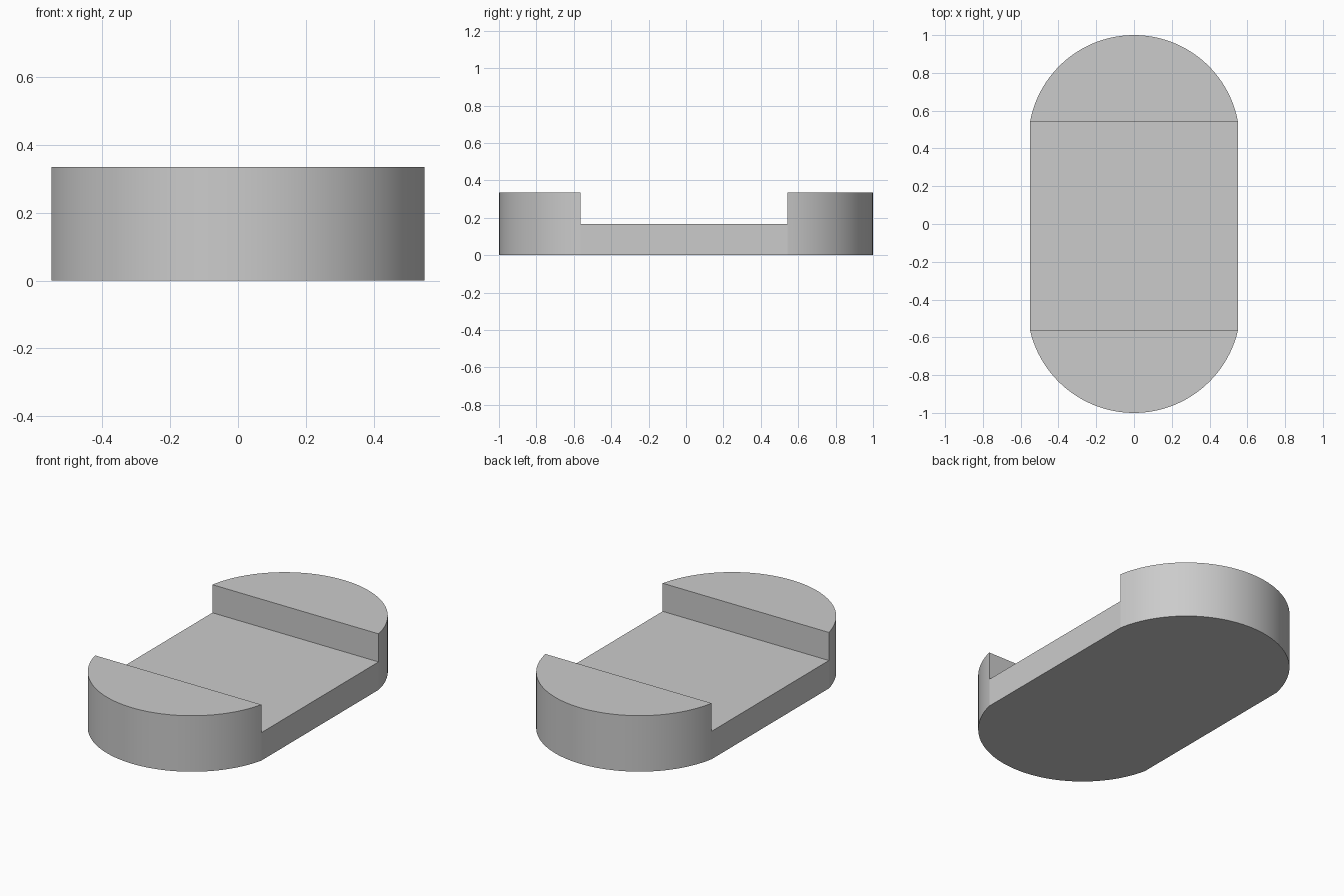
import bpy, bmesh, math

if "Cube" in bpy.data.objects:
    bpy.data.objects.remove(bpy.data.objects["Cube"], do_unlink=True)

HALF_WIDTH = 0.55
DECK_TOP, END_TOP = 0.167, 0.335
FRONT_CUT, BACK_CUT = -0.565, 0.543
SEGMENTS = 48

grey = bpy.data.materials.new("light_grey")
grey.use_nodes = True
colour = (0.6, 0.6, 0.6, 1)
grey.diffuse_color = colour
grey.node_tree.nodes["Principled BSDF"].inputs["Base Color"].default_value = colour


def arc(cut, tip):
    """Rounded end outline running from right to left through the tip."""
    rise = abs(tip - cut)
    radius = (HALF_WIDTH ** 2 + rise ** 2) / (2 * rise)
    side = math.copysign(1, tip)
    centre = tip - side * radius
    sweep = math.acos((radius - rise) / radius)
    angles = [sweep * (2 * i / SEGMENTS - 1) for i in range(SEGMENTS + 1)]
    return [(radius * math.sin(a), centre + side * radius * math.cos(a), 0) for a in angles]


def raise_faces(bm, faces, height):
    """Extrude faces upward and return the lifted faces."""
    geom = bmesh.ops.extrude_face_region(bm, geom=faces)["geom"]
    verts = [g for g in geom if isinstance(g, bmesh.types.BMVert)]
    bmesh.ops.translate(bm, verts=verts, vec=(0, 0, height))
    return [g for g in geom if isinstance(g, bmesh.types.BMFace)]


# Footprint: two rounded ends joined by the straight deck
bm = bmesh.new()
front = [bm.verts.new(p) for p in arc(FRONT_CUT, -1)]
back = [bm.verts.new(p) for p in arc(BACK_CUT, 1)]
footprint = [bm.faces.new(front),
             bm.faces.new([front[0], front[-1], back[-1], back[0]]),
             bm.faces.new(back[::-1])]
bmesh.ops.recalc_face_normals(bm, faces=footprint)

# Low slab, kept closed underneath by a copy of the footprint
bottom = bmesh.ops.duplicate(bm, geom=footprint)["geom"]
top = raise_faces(bm, footprint, DECK_TOP)
bmesh.ops.delete(bm, geom=[f for f in footprint if f.is_valid], context="FACES_ONLY")
bmesh.ops.remove_doubles(bm, verts=bm.verts[:], dist=0.0001)

# Raised rounded ends on either side of the notch
for face in top:
    if abs(face.calc_center_median().y) > 0.3:
        raised = raise_faces(bm, [face], END_TOP - DECK_TOP)
        if face.is_valid:
            bmesh.ops.delete(bm, geom=[face], context="FACES_ONLY")

# Merge coplanar faces into clean surfaces
bmesh.ops.recalc_face_normals(bm, faces=bm.faces[:])
bmesh.ops.dissolve_limit(bm, angle_limit=math.radians(0.5),
                         verts=bm.verts[:], edges=bm.edges[:])
bmesh.ops.recalc_face_normals(bm, faces=bm.faces[:])

mesh = bpy.data.meshes.new("notched_block")
bm.to_mesh(mesh)
bm.free()
mesh.materials.append(grey)
block = bpy.data.objects.new("notched_block", mesh)
bpy.context.collection.objects.link(block)

# Smooth curved walls with crisp corners
bpy.context.view_layer.objects.active = block
block.select_set(True)
bpy.ops.object.shade_smooth_by_angle(angle=math.radians(6))
